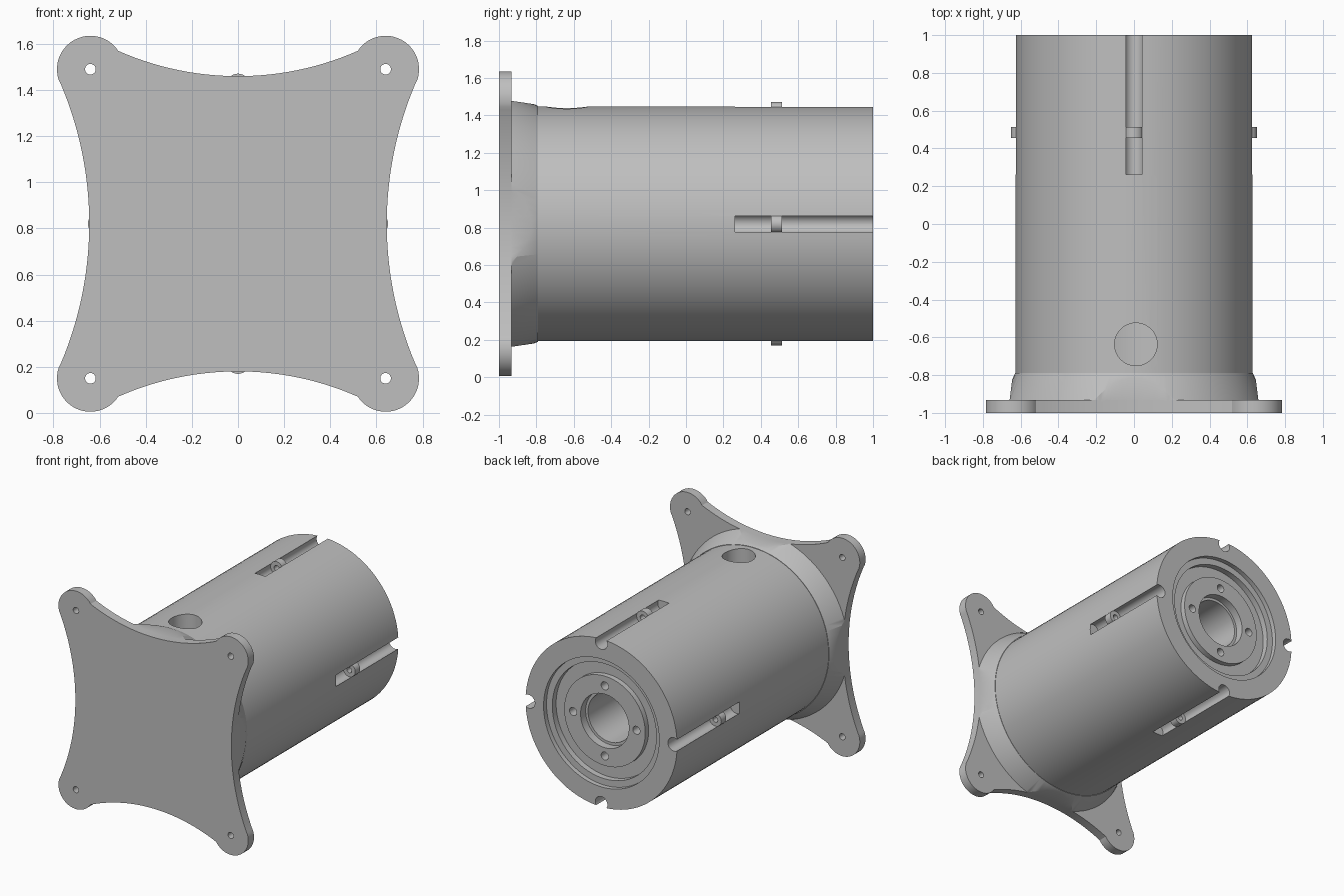
import bpy, bmesh, math
from mathutils import Matrix, Vector

if "Cube" in bpy.data.objects:
    bpy.data.objects.remove(bpy.data.objects["Cube"])

CZ = 0.82                      # height of the main axis
SEG = 96

grey = bpy.data.materials.new("machined grey")
grey.diffuse_color = (0.52, 0.52, 0.52, 1)
grey.use_nodes = True
grey.node_tree.nodes["Principled BSDF"].inputs["Base Color"].default_value = grey.diffuse_color


def make(name, bm):
    bmesh.ops.remove_doubles(bm, verts=bm.verts, dist=1e-5)
    bmesh.ops.recalc_face_normals(bm, faces=bm.faces)
    me = bpy.data.meshes.new(name)
    bm.to_mesh(me)
    bm.free()
    me.materials.append(grey)
    ob = bpy.data.objects.new(name, me)
    bpy.context.collection.objects.link(ob)
    return ob


def revolve(name, profile, cx=0, cz=CZ, seg=SEG):
    """Closed (radius, y) profile spun around an axis parallel to y."""
    bm = bmesh.new()
    rings = []
    for i in range(seg):
        a = 2 * math.pi * i / seg
        rings.append([bm.verts.new((cx + r * math.cos(a), y, cz + r * math.sin(a)))
                      for r, y in profile])
    n = len(profile)
    for i in range(seg):
        p, q = rings[i], rings[(i + 1) % seg]
        for j in range(n):
            k = (j + 1) % n
            if profile[j][0] == 0 and profile[k][0] == 0:
                continue
            if profile[j][0] == 0:
                bm.faces.new((p[j], p[k], q[k]))
            elif profile[k][0] == 0:
                bm.faces.new((p[j], p[k], q[j]))
            else:
                bm.faces.new((p[j], p[k], q[k], q[j]))
    loose = [v for v in bm.verts if not v.link_faces]
    bmesh.ops.delete(bm, geom=loose, context='VERTS')
    return make(name, bm)


def prism(name, outline, y0, y1):
    bm = bmesh.new()
    face = bm.faces.new([bm.verts.new((x, y0, CZ + z)) for x, z in outline])
    out = bmesh.ops.extrude_face_region(bm, geom=[face])
    verts = [v for v in out["geom"] if isinstance(v, bmesh.types.BMVert)]
    bmesh.ops.translate(bm, verts=verts, vec=(0, y1 - y0, 0))
    return make(name, bm)


def rod(bm, a, b, r, seg=32):
    """Solid cylinder from a to b."""
    a, b = Vector(a), Vector(b)
    d = b - a
    m = Matrix.Translation((a + b) / 2) @ d.to_track_quat('Z', 'Y').to_matrix().to_4x4()
    bmesh.ops.create_cone(bm, cap_ends=True, segments=seg, radius1=r, radius2=r,
                          depth=d.length, matrix=m)


def boolean(ob, cutter, op):
    m = ob.modifiers.new("cut", 'BOOLEAN')
    m.operation, m.object, m.solver = op, cutter, 'EXACT'
    bpy.context.view_layer.objects.active = ob
    bpy.ops.object.modifier_apply(modifier=m.name)
    bpy.data.objects.remove(cutter)


def smooth(ob):
    bpy.ops.object.select_all(action='DESELECT')
    ob.select_set(True)
    bpy.context.view_layer.objects.active = ob
    bpy.ops.object.shade_smooth_by_angle(angle=math.radians(30))


# Flange outline: concave sides and four round ears, one quarter mirrored twice
HX, HZ, EAR = 0.64, 0.67, 0.145
R1, R2 = 1.284, 1.55
quarter = []
for i in range(15):
    x = 0.52 * i / 14
    quarter.append((x, 0.64 + R1 - math.sqrt(R1 * R1 - x * x)))
for i in range(1, 24):
    a = math.radians(146 - 171 * i / 24)
    quarter.append((HX + EAR * math.cos(a), HZ + EAR * math.sin(a)))
for i in range(15):
    z = 0.61 * (1 - i / 14)
    quarter.append((0.645 + R2 - math.sqrt(R2 * R2 - z * z), z))
right = quarter[:-1] + [(x, -z) for x, z in reversed(quarter)]
outline = right[:-1] + [(-x, z) for x, z in reversed(right)][:-1]

# Mounting flange with a bolt hole in each ear
flange = prism("mounting_flange", outline, -1.0, -0.932)
bm = bmesh.new()
for sx in (-1, 1):
    for sz in (-1, 1):
        rod(bm, (sx * HX, -1.1, CZ + sz * HZ), (sx * HX, -0.8, CZ + sz * HZ), 0.023)
boolean(flange, make("ear_holes", bm), 'DIFFERENCE')
smooth(flange)

# Conical neck trimmed to the flange outline
neck = revolve("conical_neck", [(0, -0.94), (0.692, -0.94), (0.69, -0.932),
                                (0.63, -0.79), (0, -0.79)])
boolean(neck, prism("neck_trim", outline, -0.97, -0.7), 'INTERSECT')
smooth(neck)

# Barrel with stepped rear face, central bore and inner chamber
body = revolve("barrel", [
    (0, -0.80), (0.627, -0.80), (0.627, 1.0), (0.478, 1.0), (0.478, 0.965),
    (0.43, 0.965), (0.43, 0.92), (0.335, 0.92), (0.335, 0.96), (0.20, 0.96),
    (0.20, 0.90), (0.18, 0.90), (0.18, 0.5), (0.45, 0.5), (0.45, -0.77), (0, -0.77)])
bm = bmesh.new()
dirs = [(1, 0), (0, 1), (-1, 0), (0, -1)]
for dx, dz in dirs:
    # round-bottomed groove and small rear bolt hole
    rod(bm, (dx * 0.6, 0.262, CZ + dz * 0.6), (dx * 0.6, 1.1, CZ + dz * 0.6), 0.05)
    rod(bm, (dx * 0.262, 0.85, CZ + dz * 0.262), (dx * 0.262, 1.1, CZ + dz * 0.262), 0.03, 24)
# cable hole on top
rod(bm, (0.01, -0.637, CZ + 0.3), (0.01, -0.637, CZ + 0.9), 0.113, 48)
boolean(body, make("barrel_cutters", bm), 'DIFFERENCE')
smooth(body)

# Small ring in each groove
for name, (dx, dz) in zip(("right", "top", "left", "bottom"), dirs):
    ring = revolve("groove_ring_" + name,
                   [(0.02, 0.455), (0.049, 0.455), (0.049, 0.513), (0.02, 0.513)],
                   dx * 0.602, CZ + dz * 0.602, 32)
    smooth(ring)
